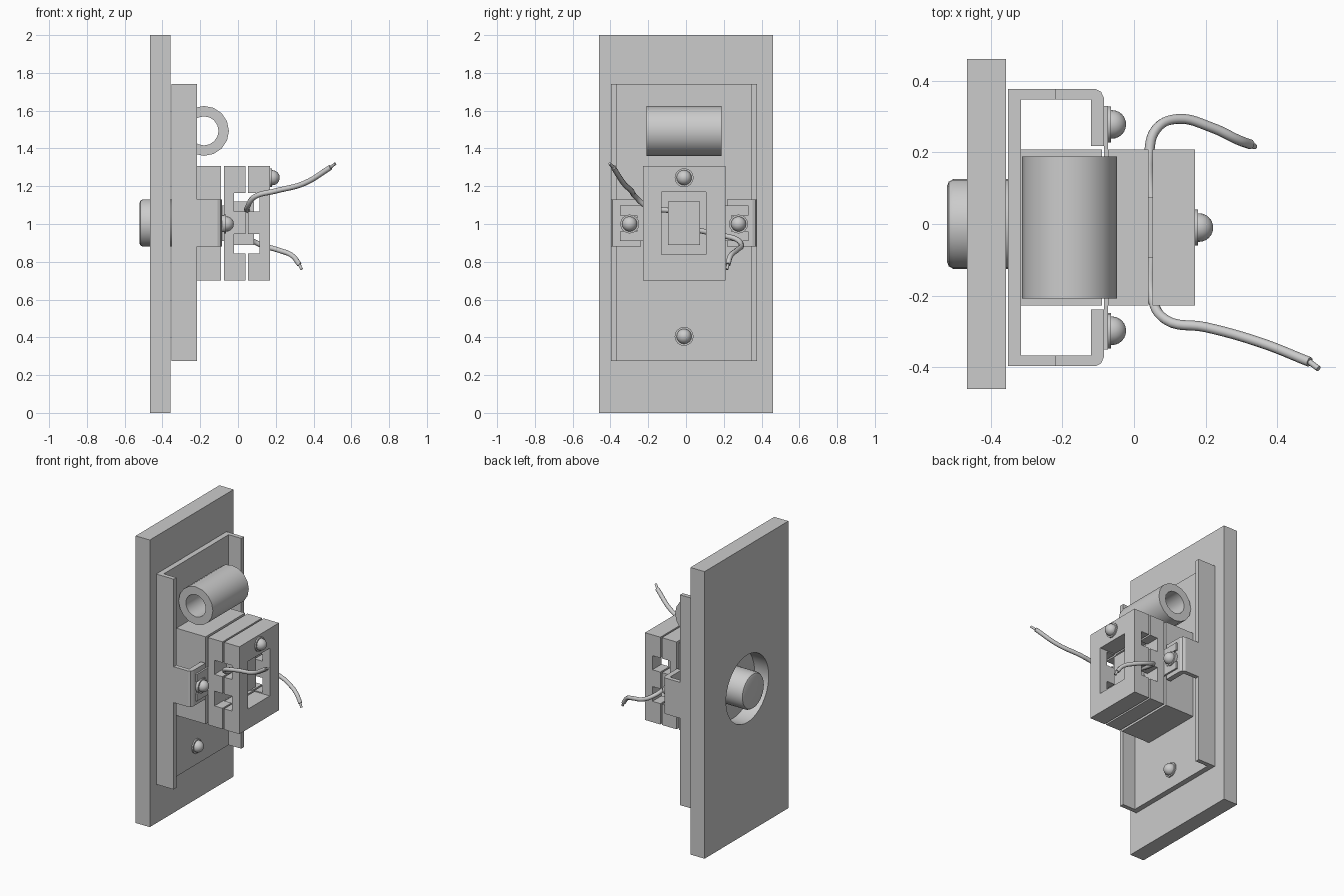
import bpy, bmesh, math
from mathutils import Matrix, Vector

if "Cube" in bpy.data.objects:
    bpy.data.objects.remove(bpy.data.objects["Cube"])

YC = -0.01  # centre line of the switch hardware


def finish(bm, name, smooth=False):
    bmesh.ops.recalc_face_normals(bm, faces=bm.faces)
    me = bpy.data.meshes.new(name)
    bm.to_mesh(me)
    bm.free()
    ob = bpy.data.objects.new(name, me)
    bpy.context.collection.objects.link(ob)
    if smooth:
        bpy.ops.object.select_all(action='DESELECT')
        bpy.context.view_layer.objects.active = ob
        ob.select_set(True)
        bpy.ops.object.shade_smooth_by_angle(angle=math.radians(35))
    return ob


def box(name, x0, x1, y0, y1, z0, z1):
    bm = bmesh.new()
    bmesh.ops.create_cube(bm, size=1)
    for v in bm.verts:
        v.co = Vector((x0 + (v.co.x + .5) * (x1 - x0),
                       y0 + (v.co.y + .5) * (y1 - y0),
                       z0 + (v.co.z + .5) * (z1 - z0)))
    return finish(bm, name)


def prism(name, pts, z0, z1):
    bm = bmesh.new()
    f = bm.faces.new([bm.verts.new((x, y, z0)) for x, y in pts])
    ext = bmesh.ops.extrude_face_region(bm, geom=[f])
    bmesh.ops.translate(bm, vec=(0, 0, z1 - z0),
                        verts=[v for v in ext['geom'] if isinstance(v, bmesh.types.BMVert)])
    return finish(bm, name)


def lathe(name, prof, origin, axis, seg, closed=False):
    """Spin (along, radius) points about the x or y axis."""
    bm = bmesh.new()
    rings = []
    for a, r in prof:
        ring = []
        for i in range(1 if r == 0 else seg):
            t = 2 * math.pi * i / seg
            c, s = r * math.cos(t), r * math.sin(t)
            ring.append(bm.verts.new(Vector(origin) + Vector((a, c, s) if axis == 'X' else (c, a, s))))
        rings.append(ring)
    pairs = list(zip(rings, rings[1:])) + ([(rings[-1], rings[0])] if closed else [])
    for p, q in pairs:
        for i in range(seg):
            j = (i + 1) % seg
            vs = [p[i % len(p)], p[j % len(p)], q[j % len(q)], q[i % len(q)]]
            bm.faces.new(list(dict.fromkeys(vs)))
    return finish(bm, name, True)


def cut(ob, *cutters):
    bpy.context.view_layer.objects.active = ob
    for c in cutters:
        m = ob.modifiers.new("cut", 'BOOLEAN')
        m.operation, m.solver, m.object = 'DIFFERENCE', 'EXACT', c
        bpy.ops.object.modifier_apply(modifier=m.name)
        bpy.data.objects.remove(c)


def screw(name, x, y, z):
    r, b = 0.04, 0.008
    prof = [(-0.02, 0), (-0.02, 0.05), (0.006, 0.05), (0.006, r)]
    prof += [(b + r * math.sin(k * math.pi / 12), r * math.cos(k * math.pi / 12)) for k in range(6)]
    lathe(name, prof + [(b + r, 0)], (x, y, z), 'X', 16)


def tube_path(name, pts, radius):
    cu = bpy.data.curves.new(name, 'CURVE')
    cu.dimensions = '3D'
    cu.bevel_depth, cu.bevel_resolution, cu.use_fill_caps = radius, 2, True
    cu.resolution_u = 6
    sp = cu.splines.new('BEZIER')
    sp.bezier_points.add(len(pts) - 1)
    for p, co in zip(sp.bezier_points, pts):
        p.co = co
        p.handle_left_type = p.handle_right_type = 'AUTO'
    ob = bpy.data.objects.new(name, cu)
    bpy.context.collection.objects.link(ob)


# wall plate with round opening
plate = box("wall_plate", -0.466, -0.357, -0.461, 0.461, 0, 2)
hole = lathe("hole_cutter", [(-.2, 0), (-.2, .235), (.2, .235), (.2, 0)], (-0.41, YC, 1.005), 'X', 40)
cut(plate, hole)

# push button
lathe("push_button", [(-.522, 0), (-.522, .105), (-.517, .118), (-.505, .125), (-.31, .125), (-.31, 0)],
      (0, 0, 1.005), 'X', 32)

# channel bracket
o, i = 0.387, 0.357
u = [(-.352, -o), (-.218, -o), (-.218, -i), (-.315, -i),
     (-.315, i), (-.218, i), (-.218, o), (-.352, o)]
prism("channel_bracket", [(x, y + YC) for x, y in u], 0.275, 1.74)

# folded mounting tabs and their screws
for s, side in ((1, "right"), (-1, "left")):
    tab = [(-.218, o), (-.108, o), (-.092, .379), (-.084, .362), (-.084, .228),
           (-.12, .228), (-.12, i), (-.218, i)]
    prism(side + "_tab", [(x, YC + s * y) for x, y in tab], 0.88, 1.13)
    screw(side + "_tab_screw", -0.07, YC + s * 0.288, 1.0)

# thin forked ear plate between the blocks
ear = box("ear_plate", -0.084, -0.072, YC - .34, YC + .34, 0.91, 1.097)
cut(ear, *[box("slot_cutter", -.2, 0, YC + s * .31 - .06, YC + s * .31 + .06, 0.96, 1.045) for s in (1, -1)])

# three stacked switch blocks
y0, y1, z0, z1 = YC - .218, YC + .218, 0.70, 1.308
box("rear_block", -0.315, -0.09, y0, y1, z0, z1)
blocks = [box("middle_block", -0.073, 0.04, y0, y1, z0, z1),
          box("front_block", 0.052, 0.17, y0, y1, z0, z1)]
for b in blocks:
    cut(b, box("cavity_cutter", -0.02, 0.3, -0.13, 0.107, 0.838, 1.17),
        box("upper_cutter", -0.021, 0.113, -.4, .4, 1.065, 1.163),
        box("lower_cutter", -0.021, 0.113, -.4, .4, 0.845, 0.948))

# inner core
box("inner_core", -0.03, 0.085, -0.095, 0.074, 0.89, 1.12)

# block and bracket screws
screw("front_block_screw", 0.173, YC, 1.245)
screw("bracket_screw", -0.312, YC, 0.405)

# hollow spacer tube
lathe("spacer_tube", [(-.198, .132), (.198, .132), (.198, .077), (-.198, .077)],
      (-0.18, YC, 1.493), 'Y', 16, closed=True)

# wires with bare tips
wires = {
    "upper_wire": [(.05, -.07, 1.07), (.05, -.2, 1.09), (.09, -.268, 1.145), (.2, -.288, 1.175),
                   (.35, -.33, 1.215), (.49, -.385, 1.30)],
    "lower_wire": [(.05, .05, .97), (.042, .19, .94), (.062, .265, .92), (.12, .293, .89),
                   (.22, .268, .86), (.29, .235, .83), (.325, .222, .785)]}
tips = {"upper_wire": (.515, -.404, 1.32), "lower_wire": (.337, .216, .76)}
for name, pts in wires.items():
    tube_path(name, pts, 0.014)
    tube_path(name + "_tip", [pts[-1], tips[name]], 0.008)
